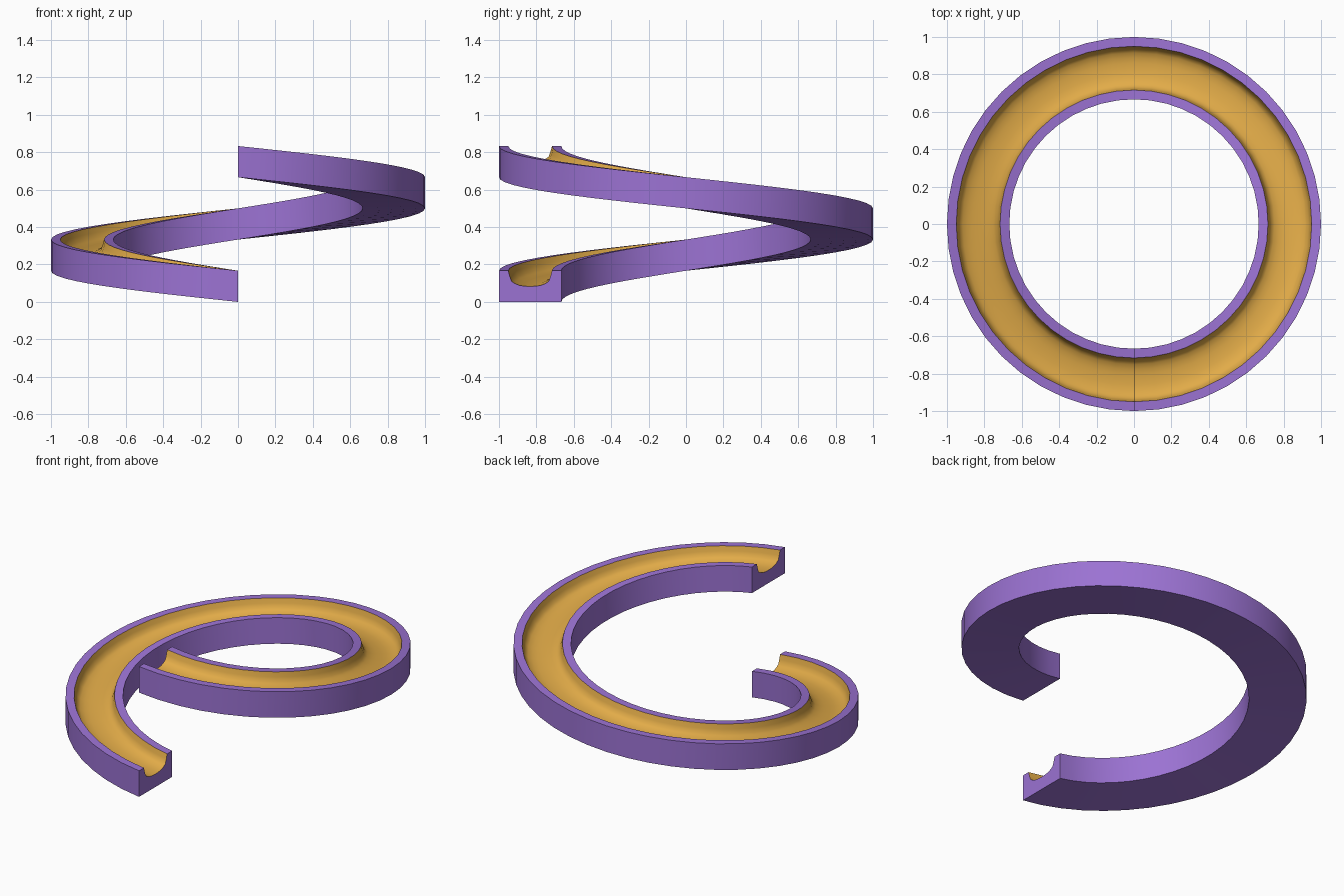
import bpy, bmesh, math

if "Cube" in bpy.data.objects:
    bpy.data.objects.remove(bpy.data.objects["Cube"])

def material(name, rgb):
    m = bpy.data.materials.new(name)
    m.diffuse_color = (*rgb, 1)
    m.use_nodes = True
    m.node_tree.nodes["Principled BSDF"].inputs["Base Color"].default_value = m.diffuse_color
    return m

SEGMENTS = 48
R_IN, R_OUT, HEIGHT, RISE = 2 / 3, 1.0, 1 / 6, 2 / 3
MID = (R_IN + R_OUT) / 2

# Half of the groove, rim to floor, as (offset from middle, height); mirrored below
half = [(0.117, HEIGHT), (0.109, 0.137), (0.099, 0.110), (0.082, 0.098),
        (0.056, 0.088), (0.028, 0.084), (0, 0.083)]
groove = [(MID + d, z) for d, z in half] + [(MID - d, z) for d, z in half[-2::-1]]
profile = [(R_IN, 0), (R_OUT, 0), (R_OUT, HEIGHT)] + groove + [(R_IN, HEIGHT)]
n = len(profile)

# Sweep the profile one full turn, climbing as it goes
bm = bmesh.new()
rings = []
for i in range(SEGMENTS + 1):
    t = i / SEGMENTS
    a = -math.pi / 2 - 2 * math.pi * t
    rings.append([bm.verts.new((r * math.cos(a), r * math.sin(a), z + RISE * t))
                  for r, z in profile])
for a, b in zip(rings, rings[1:]):
    for j in range(n):
        k = (j + 1) % n
        f = bm.faces.new((a[j], a[k], b[k], b[j]))
        # groove faces take the second colour
        f.material_index = 1 if 3 <= j < 2 + len(groove) else 0

# End caps
bm.faces.new(rings[0])
bm.faces.new(rings[-1])
bmesh.ops.recalc_face_normals(bm, faces=bm.faces)

mesh = bpy.data.meshes.new("spiral_track")
bm.to_mesh(mesh)
bm.free()
track = bpy.data.objects.new("spiral_track", mesh)
bpy.context.collection.objects.link(track)
mesh.materials.append(material("purple", (0.33, 0.17, 0.65)))
mesh.materials.append(material("golden_yellow", (0.76, 0.41, 0.065)))

bpy.context.view_layer.objects.active = track
track.select_set(True)
bpy.ops.object.shade_smooth_by_angle(angle=math.radians(35))
